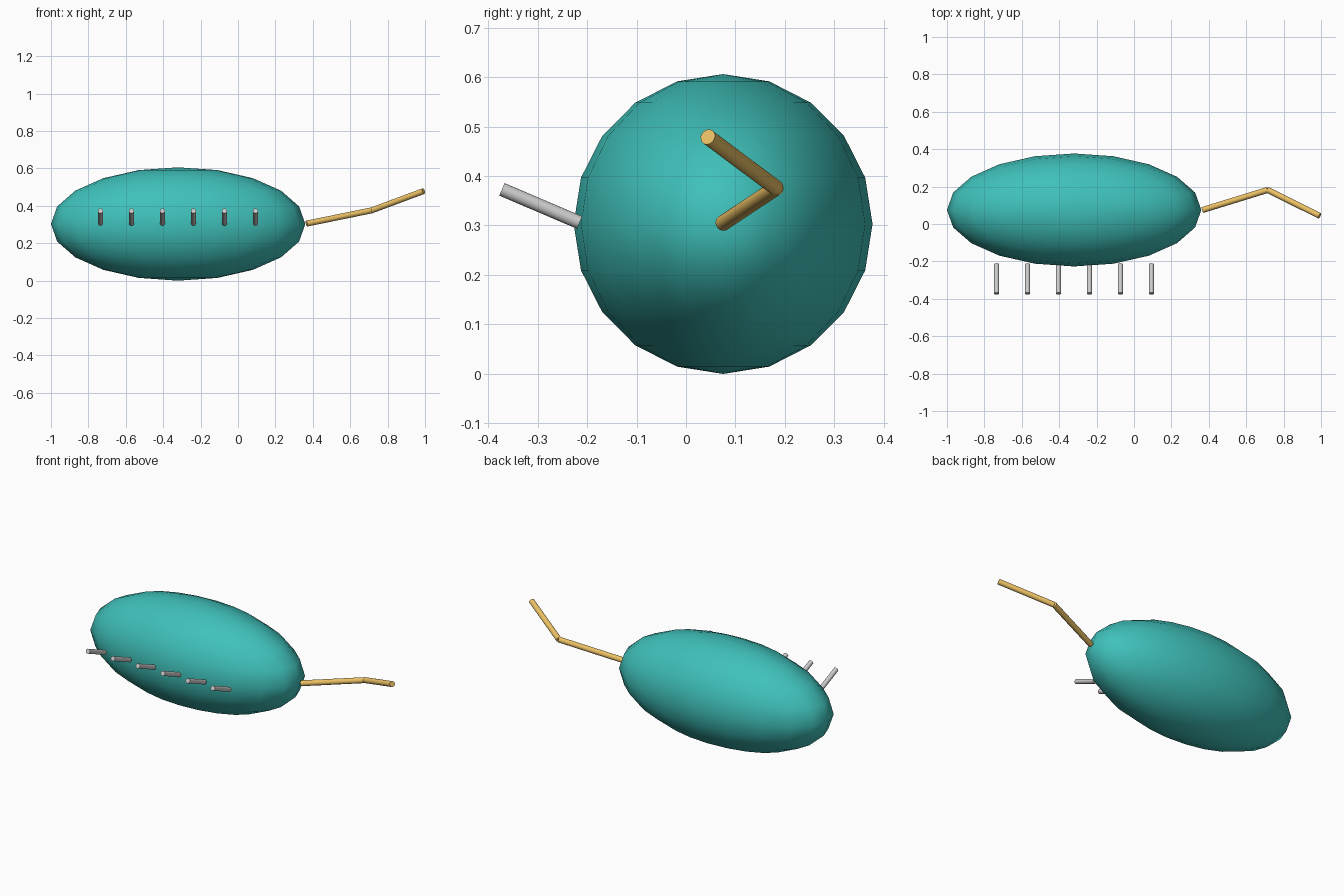
import bpy
from mathutils import Vector

if "Cube" in bpy.data.objects:
    bpy.data.objects.remove(bpy.data.objects["Cube"])


def material(name, color):
    m = bpy.data.materials.new(name)
    m.diffuse_color = color
    m.use_nodes = True
    m.node_tree.nodes["Principled BSDF"].inputs["Base Color"].default_value = m.diffuse_color
    return m


def rod(name, a, b, radius, mat=None, sides=16):
    """Capped cylinder running from a to b."""
    a, b = Vector(a), Vector(b)
    d = b - a
    bpy.ops.mesh.primitive_cylinder_add(vertices=sides, radius=radius, depth=d.length,
                                        location=(a + b) / 2)
    o = bpy.context.object
    o.name = name
    o.rotation_euler = d.to_track_quat('Z', 'Y').to_euler()
    bpy.ops.object.shade_smooth_by_angle(angle=0.7)
    if mat:
        o.data.materials.append(mat)
    return o


teal = material("teal", (0.05, 0.53, 0.49, 1))
gold = material("gold", (0.83, 0.53, 0.13, 1))

# Elongated body
bpy.ops.mesh.primitive_uv_sphere_add(segments=20, ring_count=10, radius=1,
                                     location=(-0.32, 0.075, 0.303))
body = bpy.context.object
body.name = "body"
body.scale = (0.68, 0.302, 0.303)
bpy.ops.object.transform_apply(location=False, rotation=False, scale=True)
bpy.ops.object.shade_smooth()
body.data.materials.append(teal)

# Row of front pins
for i in range(6):
    x = -0.735 + i * 0.1656
    rod(f"pin_{i + 1}", (x, -0.215, 0.306), (x, -0.372, 0.373), 0.0137)

# Bent tail
joint = (0.715, 0.182, 0.376)
rod("tail_base", (0.367, 0.075, 0.305), joint, 0.016, gold)
rod("tail_tip", joint, (0.992, 0.044, 0.479), 0.016, gold)
